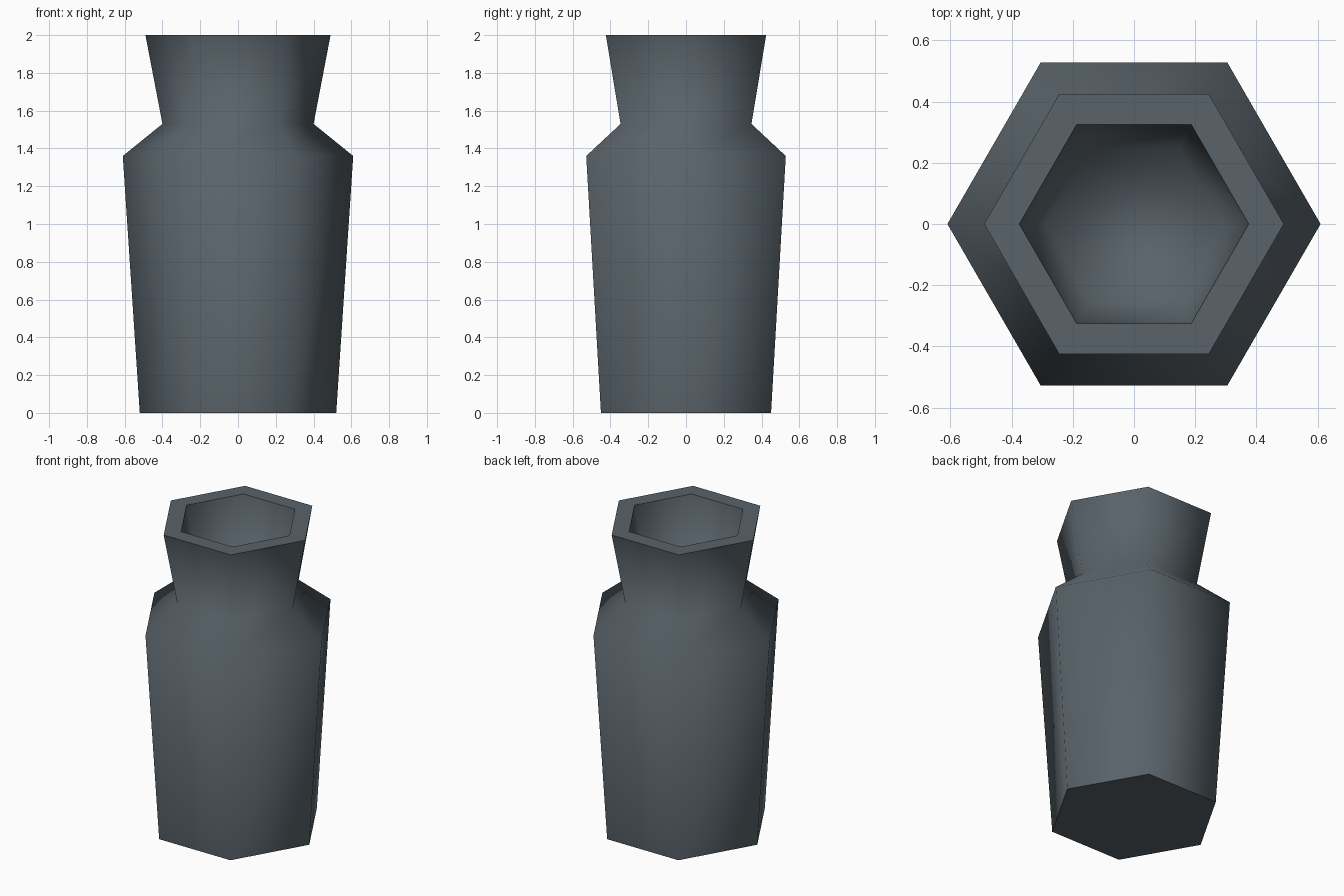
import bpy
import bmesh
from math import cos, sin, tau

SIDES = 6

default_cube = bpy.data.objects.get("Cube")
if default_cube:
    bpy.data.objects.remove(default_cube, do_unlink=True)

# Dark slate glaze
slate = bpy.data.materials.new("dark_slate")
slate.use_nodes = True
colour = (0.10, 0.125, 0.145, 1.0)
slate.diffuse_color = colour
bsdf = slate.node_tree.nodes["Principled BSDF"]
bsdf.inputs["Base Color"].default_value = colour
bsdf.inputs["Roughness"].default_value = 0.8

# Profile from the base, up the outside, over the rim and down inside:
# corner radius, height, crisp edge
profile = [
    (0.52, 0.0, True),     # base
    (0.61, 1.36, False),   # shoulder
    (0.40, 1.53, False),   # neck
    (0.49, 2.0, True),     # outer rim
    (0.375, 2.0, True),    # inner rim
    (0.29, 1.53, False),   # hollow floor
]


def add_ring(bm, radius, height):
    return [bm.verts.new((radius * cos(tau * i / SIDES),
                          radius * sin(tau * i / SIDES), height))
            for i in range(SIDES)]


bm = bmesh.new()
rings = [add_ring(bm, radius, height) for radius, height, _ in profile]

# Walls between neighbouring rings
for low, high in zip(rings, rings[1:]):
    for i in range(SIDES):
        j = (i + 1) % SIDES
        bm.faces.new((low[i], low[j], high[j], high[i]))

# Closed base and floor of the hollow
bm.faces.new(rings[0][::-1])
bm.faces.new(rings[-1])

# Smooth sides with crisp base and rim
for face in bm.faces:
    face.smooth = True
for ring, (_, _, crisp) in zip(rings, profile):
    if crisp:
        for i in range(SIDES):
            bm.edges.get((ring[i], ring[(i + 1) % SIDES])).smooth = False
bmesh.ops.recalc_face_normals(bm, faces=bm.faces[:])

mesh = bpy.data.meshes.new("hexagonal_vase")
bm.to_mesh(mesh)
bm.free()
mesh.materials.append(slate)
vase = bpy.data.objects.new("hexagonal_vase", mesh)
bpy.context.collection.objects.link(vase)
